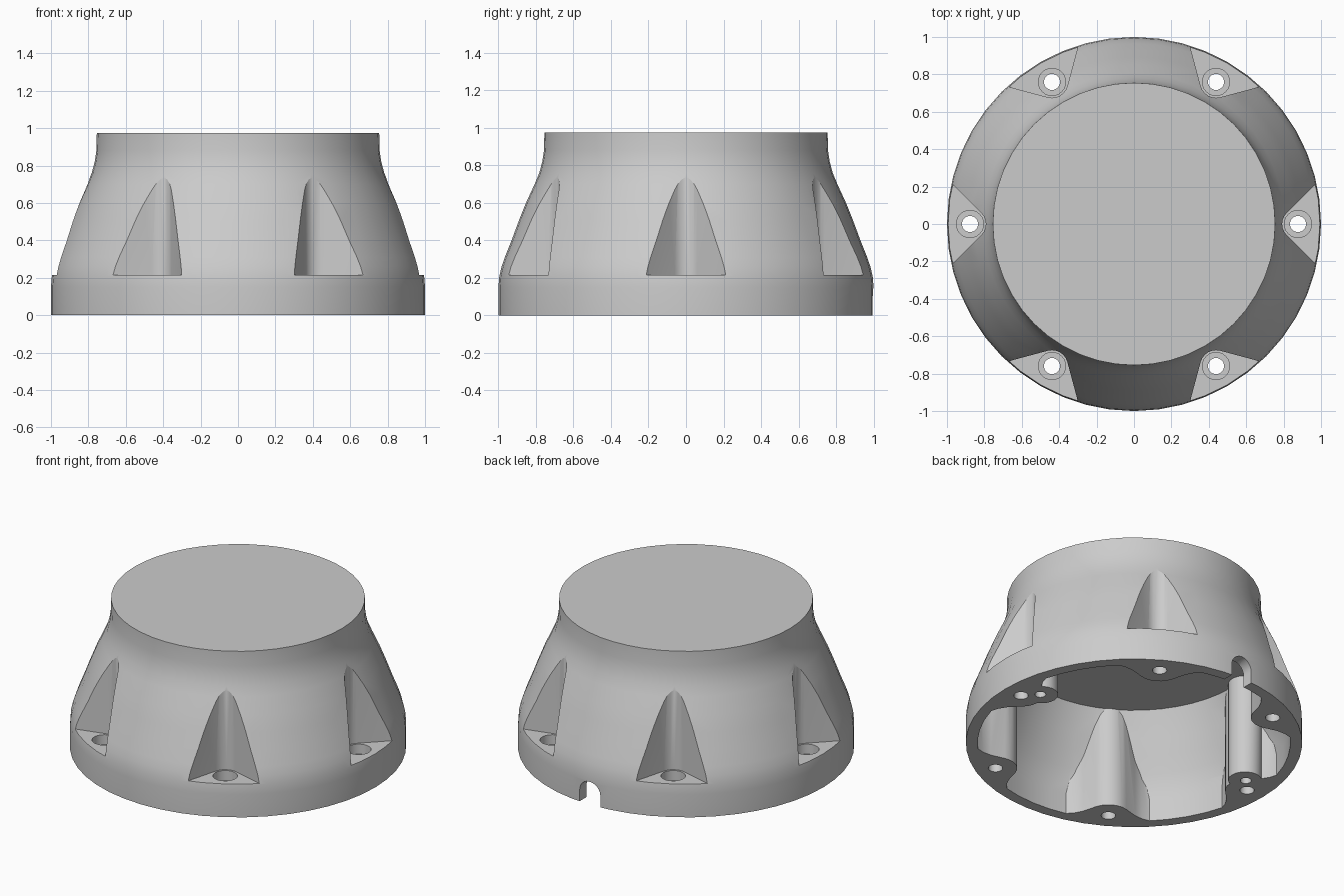
import bpy, bmesh, math
from math import cos, sin, pi, radians
from mathutils import Matrix

if "Cube" in bpy.data.objects:
    bpy.data.objects.remove(bpy.data.objects["Cube"])

SEG = 48
SCREW_R = 0.877


def make_object(name, bm):
    bmesh.ops.recalc_face_normals(bm, faces=bm.faces)
    mesh = bpy.data.meshes.new(name)
    bm.to_mesh(mesh)
    bm.free()
    obj = bpy.data.objects.new(name, mesh)
    bpy.context.collection.objects.link(obj)
    return obj


def lathe(name, profile, seg=SEG):
    """Closed solid of revolution from (radius, z) points, capped at both ends."""
    bm = bmesh.new()
    rings = [[bm.verts.new((r * cos(2 * pi * i / seg), r * sin(2 * pi * i / seg), z))
              for i in range(seg)] for r, z in profile]
    for a, b in zip(rings, rings[1:]):
        for i in range(seg):
            j = (i + 1) % seg
            bm.faces.new((a[i], a[j], b[j], b[i]))
    bm.faces.new(rings[0])
    bm.faces.new(rings[-1])
    return make_object(name, bm)


def prism(name, outline, lo, hi, matrix=Matrix()):
    """Straight extrusion of a 2D outline between two heights."""
    bm = bmesh.new()
    low = [bm.verts.new((x, y, lo)) for x, y in outline]
    top = [bm.verts.new((x, y, hi)) for x, y in outline]
    n = len(outline)
    for i in range(n):
        j = (i + 1) % n
        bm.faces.new((low[i], low[j], top[j], top[i]))
    bm.faces.new(low)
    bm.faces.new(top)
    bmesh.ops.transform(bm, matrix=matrix, verts=bm.verts)
    return make_object(name, bm)


def subtract(target, cutter):
    mod = target.modifiers.new("cut", 'BOOLEAN')
    mod.operation = 'DIFFERENCE'
    mod.solver = 'EXACT'
    mod.object = cutter
    bpy.context.view_layer.objects.active = target
    bpy.ops.object.modifier_apply(modifier=mod.name)
    bpy.data.objects.remove(cutter, do_unlink=True)


def wedge(radius, flare):
    """Rounded nose around the screw axis, widening outward along mirrored flare points."""
    nose = [(SCREW_R + radius * cos(radians(a)), radius * sin(radians(a)))
            for a in range(135, 226, 15)]
    return [(x, y) for x, y in reversed(flare)] + nose + [(x, -y) for x, y in flare]


def circle(x, y, r, n=24):
    return [(x + r * cos(2 * pi * i / n), y + r * sin(2 * pi * i / n)) for i in range(n)]


# Outer bell-shaped body
housing = lathe("housing", [
    (1.0, 0), (1.0, 0.15), (0.995, 0.21), (0.983, 0.26), (0.966, 0.31), (0.93, 0.40),
    (0.893, 0.50), (0.853, 0.60), (0.807, 0.70), (0.782, 0.76), (0.766, 0.82),
    (0.757, 0.88), (0.755, 0.975)])

# Hollow interior with screw bosses left standing
cavity = lathe("cavity", [
    (0.93, -0.1), (0.93, 0.14), (0.92, 0.22), (0.895, 0.30), (0.855, 0.40),
    (0.818, 0.50), (0.78, 0.60), (0.755, 0.66)])
boss_outline = wedge(0.13, [(0.85, 0.157), (0.88, 0.205), (0.90, 0.27), (1.1, 0.3)])
turns = [Matrix.Rotation(k * pi / 3, 4, 'Z') for k in range(6)]
for t in turns:
    subtract(cavity, prism("boss", boss_outline, -0.2, 0.8, t))
for side in (-1, 1):
    subtract(cavity, prism("pin_boss", circle(side * 0.79, 0.085, 0.1), -0.21, 0.81))
subtract(housing, cavity)

# Screw pockets, counterbores and through holes
pocket_outline = wedge(0.085, [(1.1, 0.3431)])
for t in turns:
    subtract(housing, prism("pocket", pocket_outline, 0.215, 0.9, t))
    subtract(housing, prism("counterbore", circle(SCREW_R, 0, 0.073), 0.15, 0.3, t))
    subtract(housing, prism("screw_hole", circle(SCREW_R, 0, 0.043), -0.1, 0.3, t))

# Blind pin holes beside the two side bosses
for side in (-1, 1):
    subtract(housing, prism("pin_hole", circle(side * 0.797, 0.084, 0.033), -0.1, 0.2))

# Cable notch in the back rim
arch = [(0.075 * cos(pi * i / 12), 0.075 + 0.075 * sin(pi * i / 12)) for i in range(13)]
arch += [(-0.075, -0.1), (0.075, -0.1)]
subtract(housing, prism("cable_notch", arch, -1.2, -0.7, Matrix.Rotation(pi / 2, 4, 'X')))

# Smooth surfaces with crisp edges
bpy.ops.object.select_all(action='DESELECT')
housing.select_set(True)
bpy.context.view_layer.objects.active = housing
bpy.ops.object.shade_smooth_by_angle(angle=radians(25))
